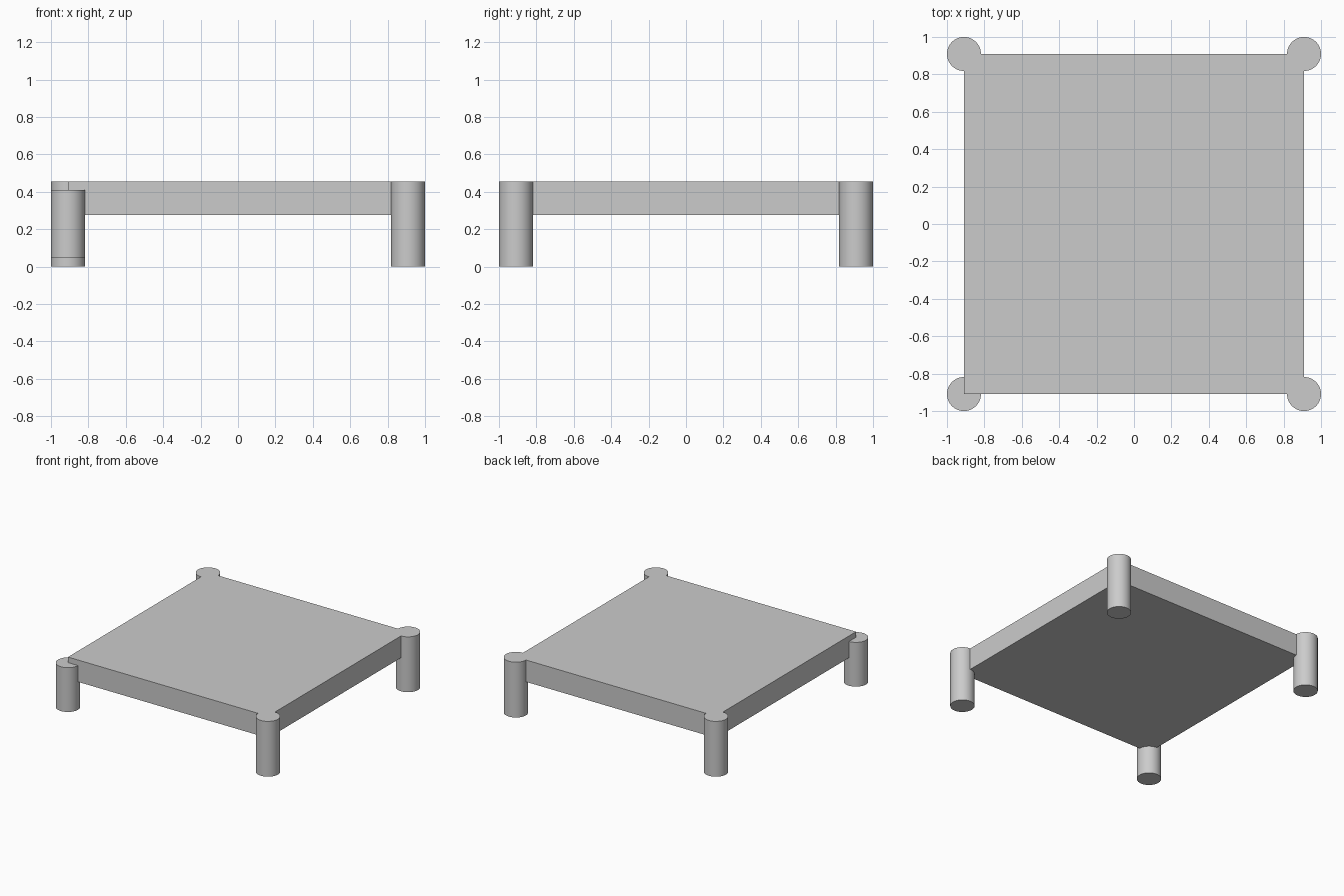
import bpy
import math

if "Cube" in bpy.data.objects:
    bpy.data.objects.remove(bpy.data.objects["Cube"])

UNIT = 1 / 11          # leg radius; the proportions follow from it
CORNER = 10 * UNIT     # leg centres sit on the corners of the top
HEIGHT = 5 * UNIT


def make_leg(name, x, y, z0, z1):
    bpy.ops.mesh.primitive_cylinder_add(
        vertices=48, radius=UNIT, depth=z1 - z0, location=(x, y, (z0 + z1) / 2))
    leg = bpy.context.object
    leg.name = name
    bpy.ops.object.shade_smooth_by_angle(angle=math.radians(30))
    return leg


# Thick square top
z_bottom = 0.275
bpy.ops.mesh.primitive_cube_add(size=1, location=(0, 0, (z_bottom + HEIGHT) / 2))
top = bpy.context.object
top.name = "table_top"
top.scale = (2 * CORNER, 2 * CORNER, HEIGHT - z_bottom)
bpy.ops.object.transform_apply(location=False, rotation=False, scale=True)

# Corner legs: the front left one is shorter at both ends
for side, sx in (("left", -1), ("right", 1)):
    for end, sy in (("front", -1), ("back", 1)):
        inset = UNIT / 2 if (sx, sy) == (-1, -1) else 0
        make_leg(f"{end}_{side}_leg", sx * CORNER, sy * CORNER, inset, HEIGHT - inset)
